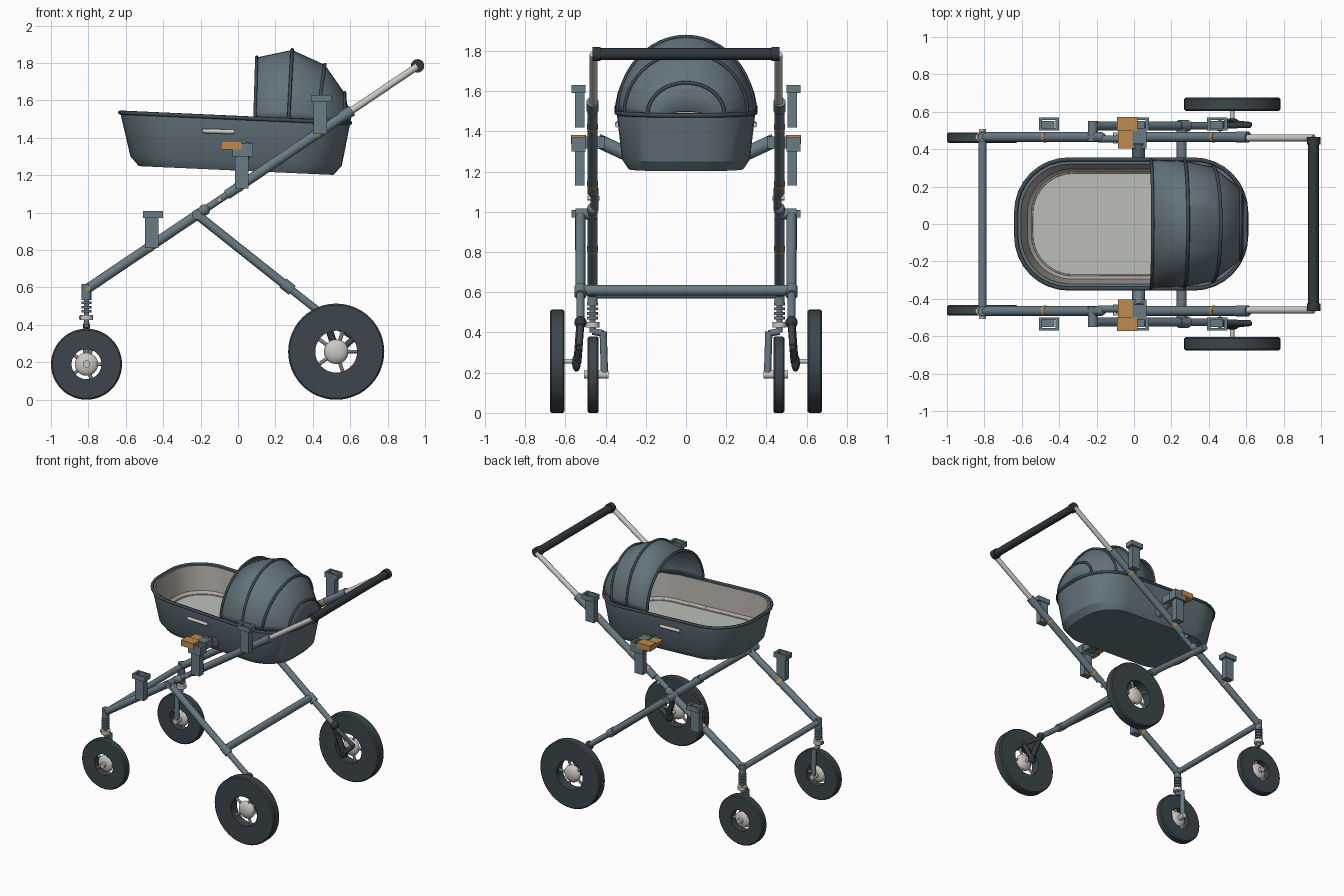
import bpy, bmesh
from math import sin, cos, pi, radians
from mathutils import Vector, Matrix

cube = bpy.data.objects.get("Cube")
if cube:
    bpy.data.objects.remove(cube)
parts = []


def material(name, rgb):
    m = bpy.data.materials.new(name)
    m.use_nodes = True
    m.diffuse_color = (*rgb, 1)
    m.node_tree.nodes["Principled BSDF"].inputs["Base Color"].default_value = (*rgb, 1)
    return m


FRAME = material("slate frame", (.14, .20, .235))
FABRIC = material("slate fabric", (.125, .175, .205))
PIPING = material("dark piping", (.05, .07, .085))
TYRE = material("dark rubber", (.045, .062, .072))
GRIP = material("black grip", (.03, .04, .045))
METAL = material("pale metal", (.60, .58, .54))
LINING = material("warm grey lining", (.42, .39, .35))
MATTRESS = material("pale mattress", (.50, .53, .47))
AMBER = material("amber plastic", (.52, .26, .075))


def finish(name, bm, *mats):
    bmesh.ops.recalc_face_normals(bm, faces=bm.faces)
    me = bpy.data.meshes.new(name)
    bm.to_mesh(me)
    bm.free()
    for m in mats:
        me.materials.append(m)
    ob = bpy.data.objects.new(name, me)
    bpy.context.collection.objects.link(ob)
    parts.append(ob)
    return ob


def tube(name, a, b, r, mat, sides=20):
    a, b = Vector(a), Vector(b)
    d = b - a
    mx = Matrix.Translation((a + b) / 2) @ d.to_track_quat('Z', 'Y').to_matrix().to_4x4()
    bm = bmesh.new()
    bmesh.ops.create_cone(bm, cap_ends=True, segments=sides, radius1=r, radius2=r,
                          depth=d.length, matrix=mx)
    return finish(name, bm, mat)


def ball(name, c, size, mat):
    bm = bmesh.new()
    mx = Matrix.Translation(c) @ Matrix.Diagonal((*size, 1))
    bmesh.ops.create_uvsphere(bm, u_segments=20, v_segments=12, radius=1, matrix=mx)
    return finish(name, bm, mat)


def box(name, c, size, mat, tilt=0):
    bm = bmesh.new()
    mx = Matrix.Translation(c) @ Matrix.Rotation(tilt, 4, 'Y') @ Matrix.Diagonal((*size, 1))
    bmesh.ops.create_cube(bm, size=1, matrix=mx)
    return finish(name, bm, mat)


def loft(rings, around=True, along=False):
    """Skin a list of equal point rings; returns the bmesh and its vertex rings."""
    bm = bmesh.new()
    vs = [[bm.verts.new(p) for p in ring] for ring in rings]
    n = len(vs[0])
    for i in range(len(vs) if along else len(vs) - 1):
        p, q = vs[i], vs[(i + 1) % len(vs)]
        for j in range(n if around else n - 1):
            k = (j + 1) % n
            bm.faces.new((p[j], p[k], q[k], q[j]))
    return bm, vs


def piping(name, pts, r, closed=False, mat=PIPING):
    cu = bpy.data.curves.new(name, 'CURVE')
    cu.dimensions = '3D'
    cu.bevel_depth, cu.bevel_resolution = r, 2
    cu.use_fill_caps = True
    sp = cu.splines.new('POLY')
    sp.points.add(len(pts) - 1)
    for p, co in zip(sp.points, pts):
        p.co = (*co, 1)
    sp.use_cyclic_u = closed
    cu.materials.append(mat)
    bpy.context.collection.objects.link(bpy.data.objects.new(name, cu))


# ---- carrycot ----
SLOPE = -.045


def outline(x0, x1, w, rad, z):
    pts = []
    for cx, cy, start in ((x1 - rad, w - rad, 0), (x0 + rad, w - rad, 1),
                          (x0 + rad, rad - w, 2), (x1 - rad, rad - w, 3)):
        for i in range(9):
            a = (start + i / 8) * pi / 2
            x = cx + rad * cos(a)
            pts.append((x, cy + rad * sin(a), z + SLOPE * x))
    return pts


rim = outline(-.63, .60, .345, .28, 1.507)
shell = [outline(-.53, .51, .285, .22, 1.225), outline(-.575, .555, .318, .25, 1.275),
         rim, outline(-.605, .575, .32, .26, 1.507), outline(-.57, .54, .295, .24, 1.33),
         outline(-.545, .52, .275, .22, 1.31)]
bm, vs = loft(shell)
bm.faces.new(vs[0])
floor = bm.faces.new(vs[-1])
for ring in vs[3:5]:
    for v in ring:
        for f in v.link_faces:
            if all(u in vs[3] + vs[4] + vs[5] for u in f.verts):
                f.material_index = 1
floor.material_index = 2
finish("carrycot", bm, FABRIC, LINING, MATTRESS)
piping("carrycot_rim", rim, .011, True)
piping("mattress_edge", outline(-.545, .52, .275, .22, 1.312), .005, True, LINING)


# ---- folding hood ----
def arch(xb, xt, w, top, grow=0):
    base = 1.507 + SLOPE * xb
    pts = []
    for i in range(25):
        a = pi * i / 24
        pts.append((xb + (xt - xb) * sin(a), (w + grow) * cos(a),
                    base + (top + grow - base) * sin(a)))
    return pts


ribs = [(.09, .10, .342, 1.83), (.27, .29, .337, 1.87), (.42, .465, .305, 1.79),
        (.57, .57, .19, 1.64)]
sections = [arch(*r) for r in ribs] + [arch(.605, .605, .10, 1.5)]
bm, vs = loft(sections, around=False)
hood = finish("hood", bm, FABRIC)
solid = hood.modifiers.new("thickness", 'SOLIDIFY')
solid.thickness = .012
for i, r in enumerate(ribs):
    piping("hood_rib_%d" % (i + 1), arch(*r, grow=.002), .009)


# ---- wheels ----
def wheel(name, x, y, z, r, hole, half, hub):
    prof = [(hole, -half), (r - .008, -half), (r, -half + .008),
            (r, half - .008), (r - .008, half), (hole, half)]
    n = 48
    rings = [[(x + pr * cos(2 * pi * i / n), y + py, z + pr * sin(2 * pi * i / n))
              for i in range(n)] for pr, py in prof]
    bm, _ = loft(rings, along=True)
    finish(name + "_tyre", bm, TYRE)
    for k in range(5):
        a = 2 * pi * k / 5
        tube(name + "_spoke_%d" % (k + 1), (x, y, z),
             (x + (hole + .008) * cos(a), y, z + (hole + .008) * sin(a)), .010, METAL, 10)
    ball(name + "_hub", (x, y, z), (hub, half * .95, hub), METAL)


# ---- one side of the chassis ----
def rail(x, y, drop=0):
    return (x, y, 1.136 + .674 * x - drop)


TILT = radians(-34)
for s, side in ((1, "left"), (-1, "right")):
    y = s * .465
    # sloping rail, hinge and telescopic handle arm
    tube(side + "_lower_rail", rail(-.81, y), rail(-.18, y), .026, FRAME)
    ball(side + "_rail_joint", rail(-.18, y), (.03, .027, .03), FRAME)
    tube(side + "_hinge_link", rail(-.19, s * .455), rail(-.03, s * .455), .019, FRAME)
    tube(side + "_hinge_pin", rail(-.10, s * .43), rail(-.10, s * .49), .011, METAL)
    tube(side + "_upper_rail", rail(-.06, y), rail(.60, y), .026, FRAME)
    tube(side + "_rail_collar", rail(.55, y), rail(.61, y), .030, FRAME)
    tube(side + "_handle_arm", rail(.58, s * .46), rail(.96, s * .46), .019, METAL)
    tube(side + "_grip_cap", (.96, s * .425, 1.785), (.96, s * .465, 1.785), .036, GRIP)
    # rear leg and trailing arm
    ly = s * .525
    tube(side + "_leg_upper", (-.22, ly, .99), (.27, ly, .60), .024, FRAME)
    tube(side + "_leg_sleeve", (.24, ly, .624), (.29, ly, .585), .030, FRAME)
    tube(side + "_leg_lower", (.27, ly, .60), (.46, ly, .45), .020, FRAME)
    tube(side + "_leg_pivot", (-.22, s * .44, .99), (-.22, s * .55, .99), .027, FRAME)
    ball(side + "_shock_joint", (.46, ly, .45), (.032, .03, .032), GRIP)
    tube(side + "_shock_arm", (.46, ly, .45), (.53, s * .54, .25), .020, GRIP)
    tube(side + "_trailing_arm", (.46, ly, .44), (.62, s * .53, .33), .016, PIPING)
    tube(side + "_trailing_link", (.62, s * .53, .33), (.525, s * .54, .24), .016, PIPING)
    ball(side + "_axle_joint", (.525, s * .545, .25), (.035, .022, .045), GRIP)
    tube(side + "_rear_axle", (.525, s * .54, .257), (.525, s * .62, .257), .012, METAL)
    wheel(side + "_rear_wheel", .525, s * .64, .257, .257, .112, .036, .066)
    # sprung front caster
    tube(side + "_caster_head", (-.81, y, .55), (-.81, y, .62), .026, FRAME)
    box(side + "_caster_clip", (-.80, y, .595), (.02, .058, .02), AMBER)
    tube(side + "_caster_stem", (-.81, y, .40), (-.81, y, .56), .014, FRAME)
    for k in range(4):
        tube(side + "_spring_coil_%d" % (k + 1), (-.81, y, .465 + k * .023),
             (-.81, y, .479 + k * .023), .028, FRAME)
    tube(side + "_caster_collar", (-.81, y, .425), (-.81, y, .453), .034, METAL)
    box(side + "_caster_lock", (-.842, y, .438), (.018, .025, .018), AMBER)
    tube(side + "_fork_crown", (-.81, y, .405), (-.81, s * .41, .395), .017, FRAME)
    tube(side + "_fork_blade", (-.81, s * .412, .405), (-.81, s * .405, .18), .018, FRAME)
    tube(side + "_front_axle", (-.81, s * .385, .19), (-.81, s * .508, .19), .020, METAL)
    wheel(side + "_front_wheel", -.81, s * .462, .19, .19, .080, .028, .062)
    # clamp sockets with amber bands on the rail
    for k, (x, top, low) in enumerate(((-.455, 1.01, .81), (.025, 1.37, 1.13), (.445, 1.63, 1.42))):
        n = side + "_socket_%d" % (k + 1)
        cap = .07 if k == 1 else .038
        for d in (-1, 1):
            box(n + "_cap_end", (x + d * .045, s * .535, top - cap / 2), (.018, .07, cap), FRAME)
            box(n + "_cap_side", (x, s * (.535 + d * .028), top - cap / 2), (.105, .014, cap), FRAME)
        box(n + "_stem", (x - .005, s * .528, (top - cap + low) / 2 + .005),
            (.072, .048, top - cap - low + .01), FRAME)
        bx = x - .02
        tube(n + "_band", rail(bx - .008, y), rail(bx + .008, y), .028, AMBER)
    # carrycot adapter
    box(side + "_release_block", (-.035, s * .535, 1.36), (.11, .075, .045), AMBER)
    box(side + "_release_bridge", (-.045, s * .45, 1.355), (.08, .095, .025), AMBER)
    tube(side + "_adapter_strut", (.025, s * .30, 1.29), (.025, s * .44, 1.355), .035, FRAME)
    box(side + "_adapter_block", (.03, s * .455, 1.345), (.075, .10, .06), FRAME)
    tube(side + "_cot_handle", (-.19, s * .342, 1.437), (-.02, s * .342, 1.432), .012, METAL, 12)

# ---- cross members and push bar ----
tube("front_crossbar", (-.81, -.48, .59), (-.81, .48, .59), .022, FRAME)
tube("rear_crossbar", (.255, -.525, .61), (.255, .525, .61), .027, FRAME)
tube("push_bar", (.96, -.45, 1.785), (.96, .45, 1.785), .029, GRIP)

bpy.ops.object.select_all(action='DESELECT')
for ob in parts:
    ob.select_set(True)
bpy.context.view_layer.objects.active = parts[0]
bpy.ops.object.shade_smooth_by_angle(angle=radians(32))
